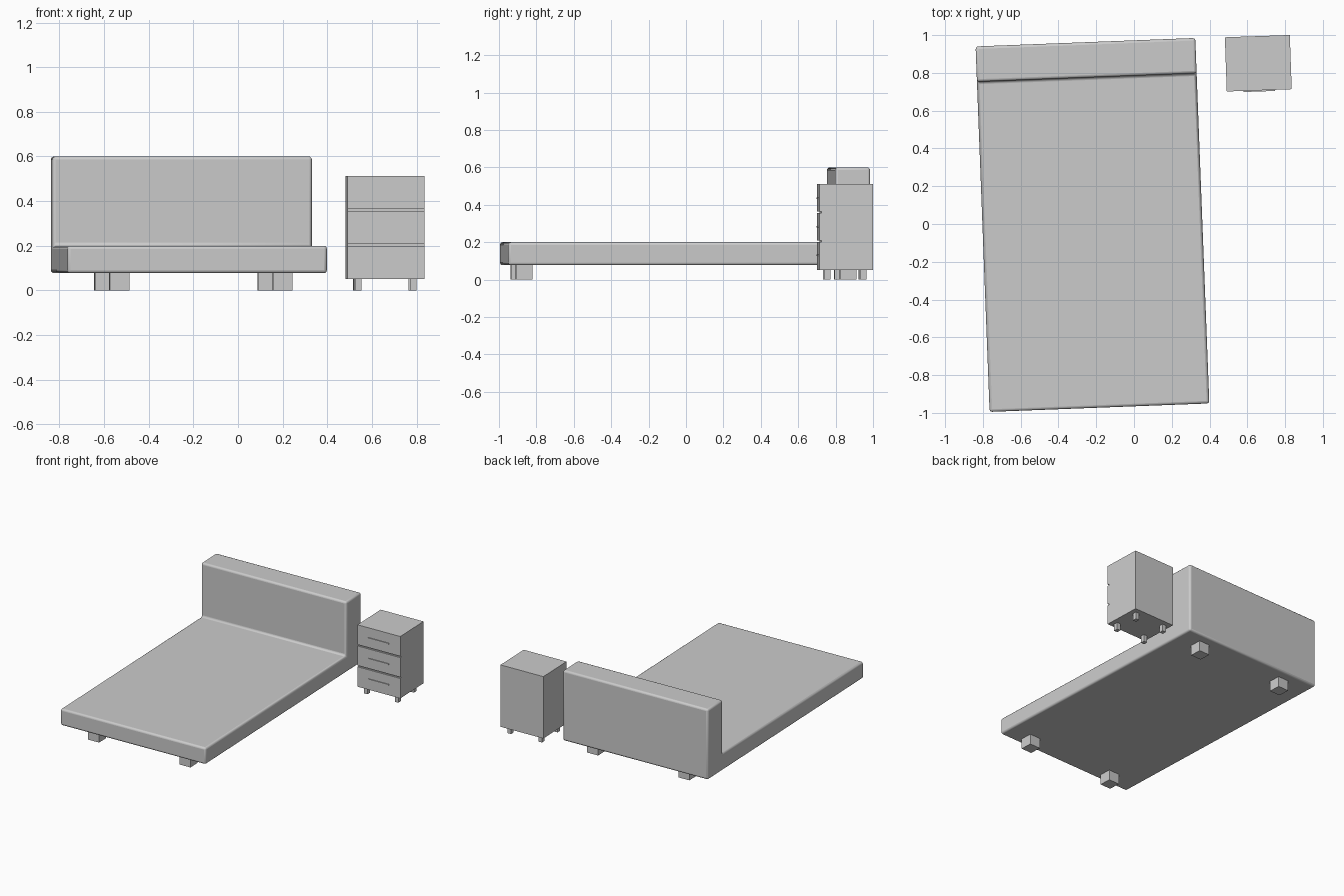
import bpy, bmesh, math
from mathutils import Vector, Matrix

cube = bpy.data.objects.get("Cube")
if cube:
    bpy.data.objects.remove(cube, do_unlink=True)

grey = bpy.data.materials.new("plain grey")
grey.use_nodes = True
colour = (0.6, 0.6, 0.6, 1)
grey.diffuse_color = colour
grey.node_tree.nodes["Principled BSDF"].inputs["Base Color"].default_value = colour


def finish(name, bm, place):
    bmesh.ops.recalc_face_normals(bm, faces=bm.faces)
    mesh = bpy.data.meshes.new(name)
    bm.to_mesh(mesh)
    bm.free()
    mesh.materials.append(grey)
    ob = bpy.data.objects.new(name, mesh)
    ob.matrix_world = place
    bpy.context.collection.objects.link(ob)
    return ob


def box(name, place, centre, size):
    bm = bmesh.new()
    bmesh.ops.create_cube(bm, size=1, matrix=Matrix.Translation(centre) @ Matrix.Diagonal((*size, 1)))
    return finish(name, bm, place)


def extrude_side(name, place, profile, width):
    """Extrude a (y, z) side profile across the full width in x."""
    bm = bmesh.new()
    face = bm.faces.new([bm.verts.new((-width / 2, y, z)) for y, z in profile])
    out = bmesh.ops.extrude_face_region(bm, geom=[face])["geom"]
    moved = [v for v in out if isinstance(v, bmesh.types.BMVert)]
    bmesh.ops.translate(bm, verts=moved, vec=(width, 0, 0))
    return finish(name, bm, place)


def legs(name, place, centre, spread, size):
    for sx, side in ((-1, "right"), (1, "left")):
        for sy, end in ((-1, "front"), (1, "back")):
            spot = (centre[0] + sx * spread[0], centre[1] + sy * spread[1], size[2] / 2)
            box(f"{name}_{end}_{side}", place, spot, size)


def placed(x, y, degrees):
    return Matrix.Translation((x, y, 0)) @ Matrix.Rotation(math.radians(degrees), 4, "Z")


# Bed: mattress base and headboard share one rounded L-shaped body
bed = placed(-0.22, -0.005, 2.2)
half, low, top, head = 0.968, 0.077, 0.2, 0.6
inner = half - 0.187
body = extrude_side("bed_body_with_headboard", bed, [
    (-half, low), (half, low), (half, head), (inner, head), (inner, top), (-half, top)], 1.164)
bevel = body.modifiers.new("soft edges", "BEVEL")
bevel.width = 0.014
bevel.segments = 3
bevel.limit_method = "ANGLE"
bpy.context.view_layer.objects.active = body
body.select_set(True)
bpy.ops.object.shade_smooth_by_angle(angle=math.radians(40))
legs("bed_leg", bed, (0.02, -0.01), (0.366, 0.866), (0.088, 0.088, 0.08))

# Nightstand: cabinet with grooves between its three drawers
stand = placed(0.658, 0.851, 2)
front, back, base, lid = -0.1435, 0.1435, 0.052, 0.512
profile = [(back, lid), (back, base), (front, base)]
for z in (0.205, 0.36):
    profile += [(front, z - 0.005), (front + 0.012, z - 0.005),
                (front + 0.012, z + 0.005), (front, z + 0.005)]
profile.append((front, lid))
extrude_side("nightstand_cabinet", stand, profile, 0.344)

# Slim drawer handles
for level, z in (("lower", 0.13), ("middle", 0.283), ("upper", 0.436)):
    box(f"drawer_handle_{level}", stand, (0, front - 0.002, z), (0.165, 0.008, 0.008))

legs("nightstand_leg", stand, (0, -0.003), (0.124, 0.096), (0.029, 0.032, 0.054))
